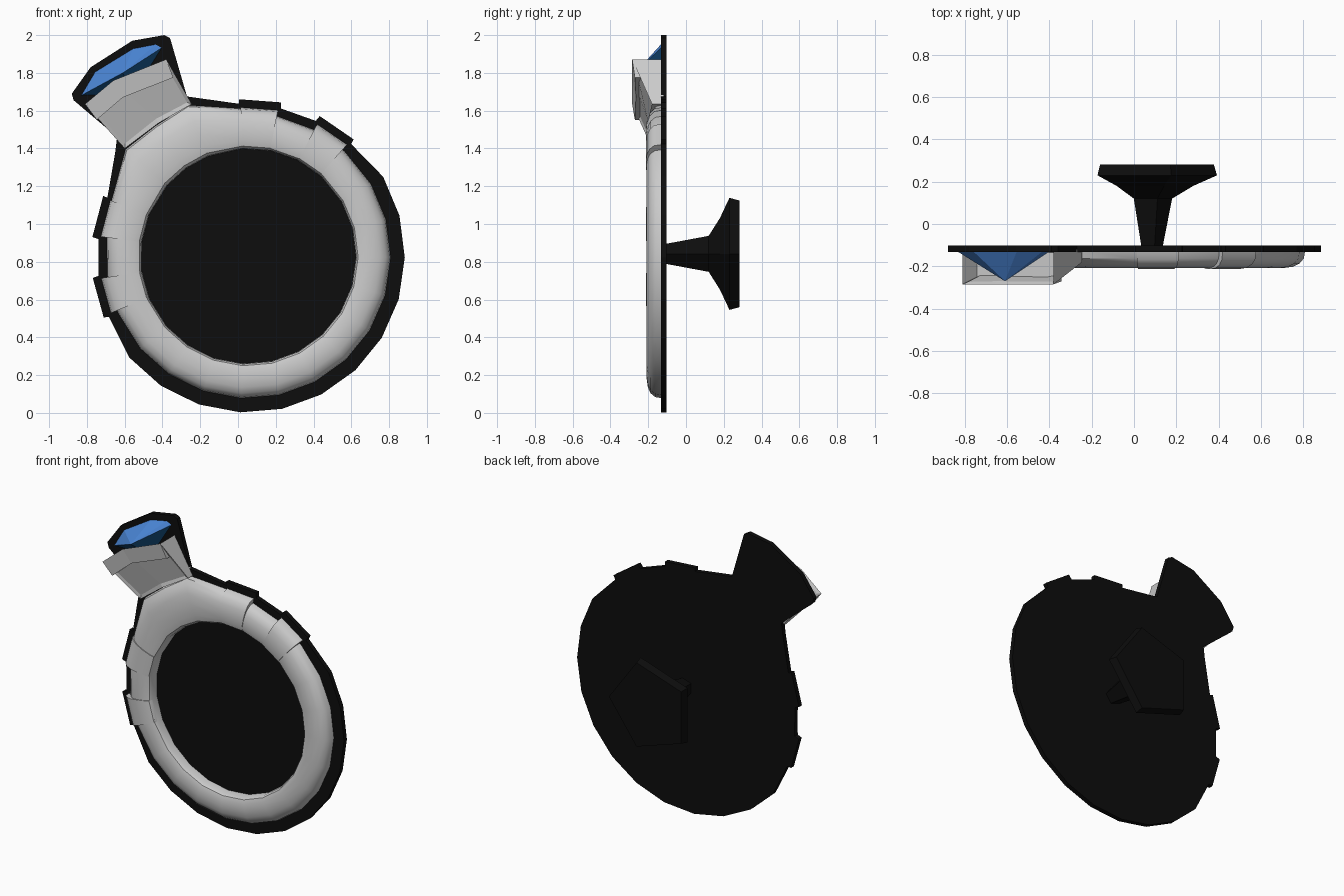
import bpy, bmesh, math
from mathutils import Vector

if "Cube" in bpy.data.objects:
    bpy.data.objects.remove(bpy.data.objects["Cube"])

CX, CZ, AXIS = 0.055, 0.83, 125.5     # ring centre and direction of the gem head


def material(name, rgb):
    m = bpy.data.materials.new(name)
    m.diffuse_color = (*rgb, 1)
    m.use_nodes = True
    m.node_tree.nodes["Principled BSDF"].inputs["Base Color"].default_value = m.diffuse_color
    return m


black = material("black", (0.004, 0.004, 0.004))
blue = material("blue", (0.07, 0.24, 0.68))
deep_blue = material("deep_blue", (0.01, 0.10, 0.28))


def finish(name, bm, mats=(), smooth=None):
    bmesh.ops.recalc_face_normals(bm, faces=bm.faces[:])
    me = bpy.data.meshes.new(name)
    bm.to_mesh(me)
    bm.free()
    ob = bpy.data.objects.new(name, me)
    bpy.context.collection.objects.link(ob)
    for m in mats:
        me.materials.append(m)
    if smooth:
        bpy.ops.object.select_all(action='DESELECT')
        ob.select_set(True)
        bpy.context.view_layer.objects.active = ob
        bpy.ops.object.shade_smooth_by_angle(angle=math.radians(smooth))
    return ob


def polar(off, r, y=0.0):
    a = math.radians(AXIS + off)
    return Vector((CX + r * math.cos(a), y, CZ + r * math.sin(a)))


def loft(bm, loops, closed):
    """Bridge loops of equal length; cap the ends when open."""
    rows = [[bm.verts.new(p) for p in l] for l in loops]
    n = len(rows[0])
    pairs = list(zip(rows, rows[1:]))
    if closed:
        pairs.append((rows[-1], rows[0]))
    for a, b in pairs:
        for i in range(n):
            j = (i + 1) % n
            bm.faces.new((a[i], a[j], b[j], b[i]))
    if not closed:
        bm.faces.new(rows[0])
        bm.faces.new(rows[-1])


# Back plate: head outline, then tabs and round rim mirrored about the head axis
STEPS = [95, 110.5, 126, 141.5, 157, 172.3]
half = [(32, .808), (32, .832), (47.5, .832), (48, .80), (62, .80),
        (62.5, .832), (77.5, .832), (78, .805)] + [(s, .828) for s in STEPS]
head = [(-.65, 1.38), (-.64, 1.46), (-.87, 1.655), (-.88, 1.69), (-.78, 1.83),
        (-.56, 1.97), (-.39, 2.0), (-.36, 1.985), (-.27, 1.675)]
outline = [Vector((x, 0, z)) for x, z in head]
outline += [polar(-o, r) for o, r in half] + [polar(o, r) for o, r in reversed(half)]
bm = bmesh.new()
loft(bm, [[p + Vector((0, y, 0)) for p in outline] for y in (-.133, -.102)], False)
finish("back_plate", bm, [black])

# Ring: rounded section swept round the centre, swelling toward the head
SECTION = [(0, -.12), (.01, -.18), (.06, -.198), (.2, -.207), (.45, -.208),
           (.68, -.202), (.85, -.187), (.96, -.163), (1, -.12)]


def section(off, outer, lift=0.0):
    return [polar(off, .57 + t * (outer - .57), y - lift * (y < -.13))
            for t, y in SECTION]


right = [(13.5, .865), (32, .785), (47.5, .757), (62.5, .755), (78, .755)]
right += [(s, .755) for s in STEPS]
stations = [(-o, r) for o, r in reversed(right)] + [(0, .85)] + right
bm = bmesh.new()
loft(bm, [section(o, r) for o, r in stations], True)
finish("ring", bm, smooth=35)

# Four raised bands over the ring
for i, (a, b) in enumerate([(32.5, 47), (63, 77), (-47, -32.5), (-77, -63)]):
    bm = bmesh.new()
    loft(bm, [section(o, .79, .005) for o in (a, b)], False)
    finish(f"ring_band_{i + 1}", bm, smooth=35)

# Flared gem setting with a recessed front panel and an open top
neck = [(-.60, -.18, 1.40), (-.42, -.205, 1.535), (-.245, -.18, 1.635)]
rim = [(-.81, -.285, 1.635), (-.66, -.285, 1.76), (-.38, -.285, 1.872)]
bm = bmesh.new()
nf, rf = ([bm.verts.new(p) for p in l] for l in (neck, rim))
nb, rb = ([bm.verts.new((p[0], -.12, p[2])) for p in l] for l in (neck, rim))
front = [bm.faces.new((nf[i], nf[i + 1], rf[i + 1], rf[i])) for i in (0, 1)]
for i in (0, 1):
    bm.faces.new((nb[i], rb[i], rb[i + 1], nb[i + 1]))
    bm.faces.new((nf[i], nb[i], nb[i + 1], nf[i + 1]))
for i in (0, 2):
    bm.faces.new((nf[i], rf[i], rb[i], nb[i]))
top = bm.faces.new(rf + rb[::-1])
bmesh.ops.recalc_face_normals(bm, faces=bm.faces[:])
bmesh.ops.inset_region(bm, faces=front, thickness=.025, depth=-.008)
bmesh.ops.inset_region(bm, faces=[top], thickness=.02)
for v in top.verts:
    v.co += Vector((.05, 0, -.09))
finish("gem_setting", bm)

# Faceted half gem: girdle, crown and pavilion
bm = bmesh.new()
L, F, R, T1, T2, T3, P = (bm.verts.new(p) for p in [
    (-.85, -.12, 1.67), (-.61, -.27, 1.80), (-.385, -.12, 1.945),
    (-.77, -.12, 1.805), (-.55, -.12, 1.94), (-.42, -.12, 1.965),
    (-.55, -.12, 1.68)])
for f in [(L, F, T1), (F, T2, T1), (F, T3, T2), (F, R, T3)]:
    bm.faces.new(f)
for f in [(L, P, F), (F, P, R)]:
    bm.faces.new(f).material_index = 1
bm.faces.new((L, T1, T2, T3, R, P))
finish("gem", bm, [blue, deep_blue])

# Five-sided flared fixing post on the back
post = [(-.11, .055), (.12, .10), (.18, .20), (.23, .312), (.282, .297)]
bm = bmesh.new()
loft(bm, [[(.08 + r * math.cos(k * math.tau / 5), y, .842 + r * math.sin(k * math.tau / 5))
           for k in range(5)] for y, r in post], False)
finish("back_post", bm, [black])
